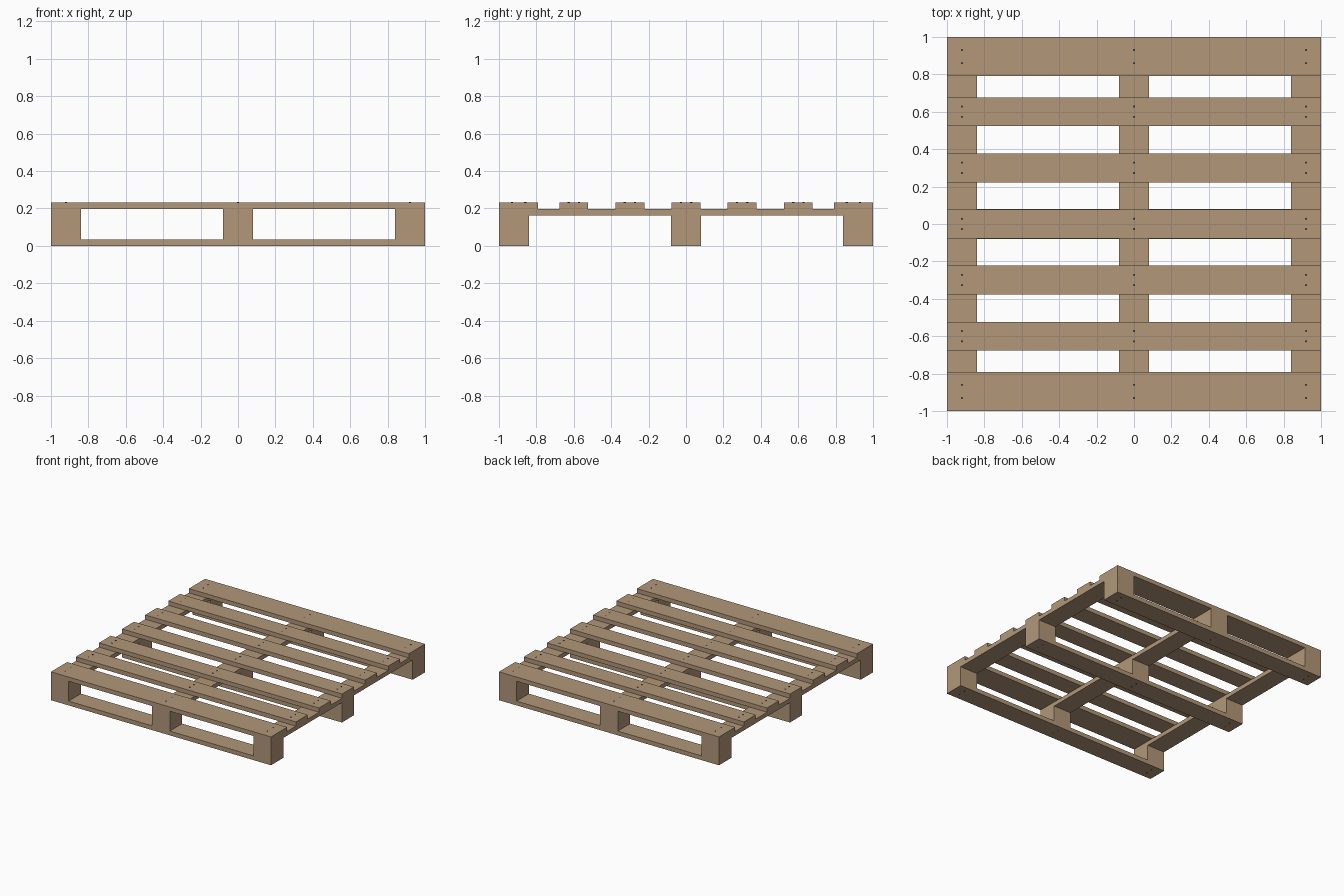
import bpy, bmesh
from mathutils import Matrix, Vector

if "Cube" in bpy.data.objects:
    bpy.data.objects.remove(bpy.data.objects["Cube"])


def material(name, color):
    m = bpy.data.materials.new(name)
    m.diffuse_color = (*color, 1)
    m.use_nodes = True
    m.node_tree.nodes["Principled BSDF"].inputs["Base Color"].default_value = m.diffuse_color
    return m


wood = material("pale_wood", (0.445, 0.309, 0.191))
steel = material("dark_nail_steel", (0.04, 0.04, 0.045))


def finish(bm, name, mat):
    mesh = bpy.data.meshes.new(name)
    bm.to_mesh(mesh)
    bm.free()
    mesh.materials.append(mat)
    obj = bpy.data.objects.new(name, mesh)
    bpy.context.collection.objects.link(obj)


def box(name, center, size):
    bm = bmesh.new()
    bmesh.ops.create_cube(bm, size=1, matrix=Matrix.Translation(center) @ Matrix.Diagonal(Vector((*size, 1))))
    finish(bm, name, wood)


def board(name, x, y, w, d, z0, z1):
    box(name, Vector((x, y, (z0 + z1) / 2)), (w, d, z1 - z0))


def nails(name, ys, z):
    # Small eight-sided nail heads, barely proud of the wood
    bm = bmesh.new()
    for x in COLS:
        for y in ys:
            bmesh.ops.create_cone(bm, cap_ends=True, segments=8, radius1=0.006, radius2=0.006,
                                  depth=0.004, matrix=Matrix.Translation((x, y, z)))
    finish(bm, name, steel)


COLS = (-0.92, 0, 0.92)
W = 0.157
Z1, Z2, Z3, Z4 = 0.035, 0.163, 0.198, 0.233   # layer heights

# Bottom runners, blocks and lengthwise stringers
for i, c in enumerate(COLS):
    board(f"bottom_runner_{i}", 0, c, 2, W + 0.003, 0, Z1)
    board(f"stringer_board_{i}", c, 0, W + 0.003, 2, Z2, Z3)
    for j, y in enumerate(COLS):
        board(f"block_{i}_{j}", c, y, W + 0.003, W + 0.003, Z1, Z2)

# Top deck: five narrow slats and two wide end slats
top_nails = []
for i in range(-2, 3):
    y = 0.3 * i
    board(f"deck_slat_{i + 3}", 0, y, 2, 0.154, Z3, Z4)
    top_nails += [y - 0.027, y + 0.028]
for s, name in ((-1, "front"), (1, "back")):
    board(f"{name}_end_slat", 0, s * 0.895, 2, 0.21, Z3, Z4)
    top_nails += [s * 0.93, s * 0.86]

nails("deck_nails", top_nails, Z4 - 0.001)
nails("runner_nails", [c + d for c in COLS for d in (-0.028, 0.028)], 0.001)
